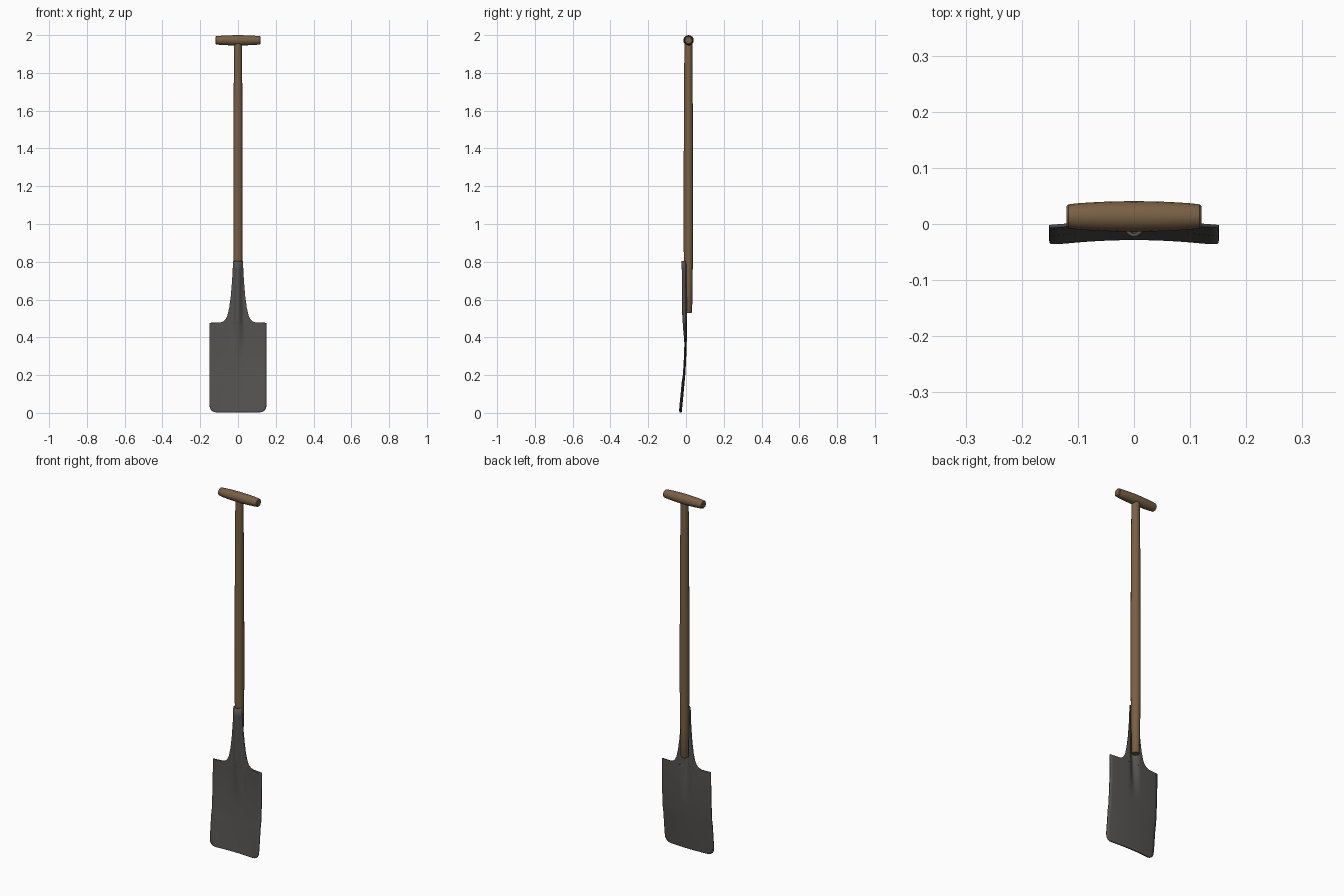
import bpy, bmesh, math

cube = bpy.data.objects.get("Cube")
if cube:
    bpy.data.objects.remove(cube, do_unlink=True)


def material(name, colour):
    mat = bpy.data.materials.new(name)
    mat.use_nodes = True
    mat.diffuse_color = colour
    node = mat.node_tree.nodes["Principled BSDF"]
    node.inputs["Base Color"].default_value = colour
    node.inputs["Roughness"].default_value = 0.7
    return mat


wood = material("brown wood", (0.19, 0.115, 0.06, 1))
steel = material("dark steel", (0.09, 0.087, 0.083, 1))


def finish(bm, name, mat):
    bmesh.ops.recalc_face_normals(bm, faces=bm.faces)
    mesh = bpy.data.meshes.new(name)
    bm.to_mesh(mesh)
    bm.free()
    mesh.materials.append(mat)
    obj = bpy.data.objects.new(name, mesh)
    bpy.context.collection.objects.link(obj)
    bpy.ops.object.select_all(action="DESELECT")
    obj.select_set(True)
    bpy.context.view_layer.objects.active = obj
    bpy.ops.object.shade_smooth_by_angle(angle=math.radians(40))
    return obj


def turned(name, profile, mat, sides=16):
    """Closed lathe along z from (z, radius) pairs."""
    bm = bmesh.new()
    rings = []
    for z, r in profile:
        angles = [math.tau * i / sides for i in range(sides)]
        rings.append([bm.verts.new((r * math.cos(a), r * math.sin(a), z)) for a in angles])
    for low, high in zip(rings, rings[1:]):
        for i in range(sides):
            j = (i + 1) % sides
            bm.faces.new((low[i], low[j], high[j], high[i]))
    bm.faces.new(rings[0])
    bm.faces.new(rings[-1])
    return finish(bm, name, mat)


def sample(points, t):
    """Linear interpolation through ascending (t, value) pairs."""
    for (a, va), (b, vb) in zip(points, points[1:]):
        if t <= b:
            return va + (vb - va) * max(0, (t - a) / (b - a))
    return points[-1][1]


# Wooden shaft, tapered at both ends
shaft = turned("shaft", [(0.53, 0.017), (0.536, 0.02), (0.7, 0.0225), (0.9, 0.025),
                         (1.25, 0.025), (1.6, 0.0235), (1.965, 0.021)], wood)
shaft.location.y = 0.0125

# Barrel-shaped cross grip
half = [(0.12, 0.018), (0.117, 0.0215), (0.1, 0.0235), (0.06, 0.026)]
grip = turned("grip", [(-z, r) for z, r in half] + [(0, 0.0275)]
              + [(z, r) for z, r in reversed(half)], wood)
grip.rotation_euler.y = math.pi / 2
grip.location = (0, 0.0135, 1.9725)

# Blade and neck as one curved sheet: outline, lengthwise bend, central ridge
outline = [(0.003, 0.115), (0.006, 0.13), (0.014, 0.142), (0.028, 0.149), (0.05, 0.151),
           (0.477, 0.151), (0.478, 0.095), (0.483, 0.08), (0.495, 0.066), (0.515, 0.056),
           (0.56, 0.046), (0.62, 0.038), (0.7, 0.031), (0.76, 0.027), (0.805, 0.0245)]
bend = [(0, -0.026), (0.1, -0.016), (0.2, -0.007), (0.3, -0.001), (0.4, 0.002),
        (0.5, 0.002), (0.81, 0.0)]
ridge = [(0.28, 0), (0.36, 0.006), (0.44, 0.014), (0.52, 0.019), (0.81, 0.02)]
heights = sorted({z for z, w in outline} | {0.05 + 0.03 * i for i in range(1, 14)} | {0.466})


def sheet_y(x, z):
    spread = 0.03 + 0.05 * max(0, 0.5 - z)
    bump = math.cos(math.pi / 2 * min(1, abs(x) / spread)) ** 2
    arch = 0.42 * x * x * (1 if z < 0.2 else 0.7)
    return sample(bend, z) - arch - sample(ridge, z) * bump


bm = bmesh.new()
columns = 28
rows = []
for z in heights:
    width = sample(outline, z)
    row = []
    for i in range(columns + 1):
        u = 2 * i / columns - 1
        x = width * u * (0.45 + 0.55 * abs(u))
        row.append(bm.verts.new((x, sheet_y(x, z), z)))
    rows.append(row)
for low, high in zip(rows, rows[1:]):
    for i in range(columns):
        bm.faces.new((low[i], low[i + 1], high[i + 1], high[i]))
blade = finish(bm, "blade", steel)
solid = blade.modifiers.new("thickness", "SOLIDIFY")
solid.thickness = 0.006
solid.offset = 0
